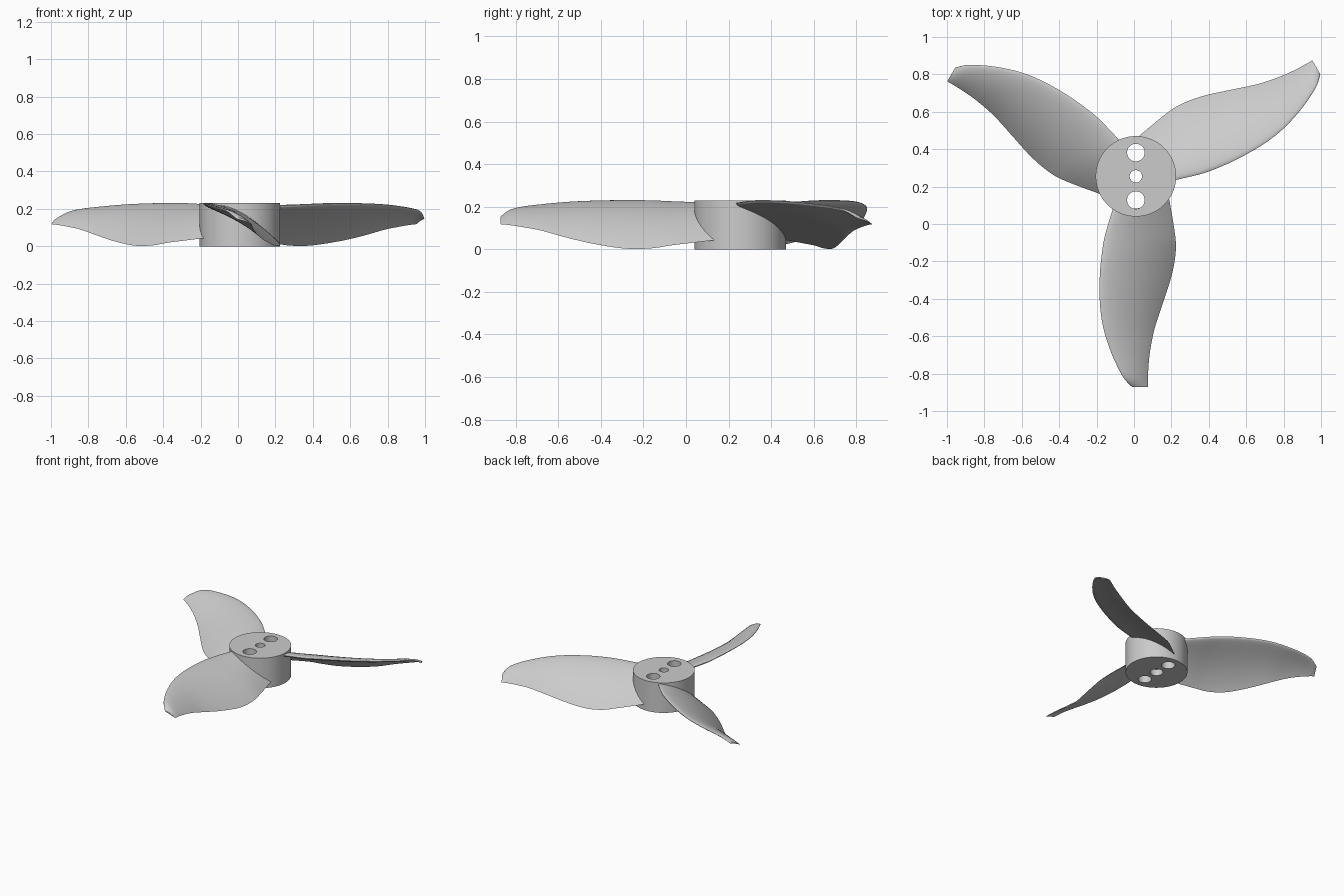
import bpy, bmesh, math
from mathutils import Vector, Matrix

if "Cube" in bpy.data.objects:
    bpy.data.objects.remove(bpy.data.objects["Cube"], do_unlink=True)

HUB = Vector((0.01, 0.255, 0))
HUB_R, HUB_H = 0.215, 0.23
ROOT_R = 0.203

# Single grey material
grey = bpy.data.materials.new("grey plastic")
grey.use_nodes = True
colour = (0.6, 0.6, 0.6, 1)
grey.diffuse_color = colour
grey.node_tree.nodes["Principled BSDF"].inputs["Base Color"].default_value = colour


def smooth(obj, degrees):
    bpy.ops.object.select_all(action="DESELECT")
    obj.select_set(True)
    bpy.context.view_layer.objects.active = obj
    bpy.ops.object.shade_smooth_by_angle(angle=math.radians(degrees))


def cylinder(name, radius, bottom, top, dy=0, sides=48):
    bpy.ops.mesh.primitive_cylinder_add(
        vertices=sides, radius=radius, depth=top - bottom,
        location=HUB + Vector((0, dy, (top + bottom) / 2)))
    obj = bpy.context.object
    obj.name = name
    return obj


# Hub with a centre bore, a bore recess underneath and two bolt holes
hub = cylinder("hub", HUB_R, 0, HUB_H, sides=96)
hub.data.materials.append(grey)
cutters = [
    cylinder("centre_bore_cutter", 0.033, -0.1, 0.4),
    cylinder("recess_cutter", 0.045, -0.1, 0.05),
    cylinder("front_hole_cutter", 0.047, -0.1, 0.4, -0.127),
    cylinder("back_hole_cutter", 0.047, -0.1, 0.4, 0.127),
]
for cutter in cutters:
    bpy.context.view_layer.objects.active = hub
    mod = hub.modifiers.new("hole", "BOOLEAN")
    mod.operation = "DIFFERENCE"
    mod.solver = "EXACT"
    mod.object = cutter
    bpy.ops.object.modifier_apply(modifier=mod.name)
    bpy.data.objects.remove(cutter, do_unlink=True)
smooth(hub, 30)

# Blade stations: y, leading x, trailing x, leading z, trailing z, thickness
# (the first station wraps around the hub wall)
STATIONS = [
    (None, -0.11, 0.185, 0.216, 0.045, 0.030),
    (-0.06, -0.155, 0.22, 0.221, 0.02, 0.032),
    (-0.16, -0.172, 0.222, 0.226, 0.005, 0.032),
    (-0.28, -0.183, 0.2, 0.228, 0.003, 0.030),
    (-0.43, -0.182, 0.152, 0.226, 0.025, 0.027),
    (-0.56, -0.163, 0.11, 0.22, 0.055, 0.024),
    (-0.68, -0.125, 0.086, 0.209, 0.088, 0.020),
    (-0.77, -0.085, 0.077, 0.198, 0.105, 0.017),
    (-0.83, -0.05, 0.075, 0.182, 0.114, 0.014),
    (-0.872, -0.01, 0.075, 0.15, 0.118, 0.010),
]
CHORD_STEPS = 16
SPAN_STEPS = 5


def section(y, xl, xt, zl, zt, thick):
    """Closed cambered airfoil loop, over the top and back underneath."""
    lead, trail = Vector((xl, 0, zl)), Vector((xt, 0, zt))
    chord = trail - lead
    normal = Vector((-chord.z, 0, chord.x)).normalized()
    camber = 0.06 * chord.length
    loop = []
    for i in range(2 * CHORD_STEPS):
        a = math.pi * i / CHORD_STEPS
        s = (1 - math.cos(a)) / 2
        side = 1 if i <= CHORD_STEPS else -1
        half = 2 * thick * (math.sqrt(s) - s)
        p = lead + chord * s + normal * (camber * 4 * s * (1 - s) + side * half)
        p.y = HUB.y - math.sqrt(ROOT_R ** 2 - (p.x - HUB.x) ** 2) if y is None else y
        loop.append(p - HUB)
    return loop


def catmull(p0, p1, p2, p3, t):
    return 0.5 * (2 * p1 + (p2 - p0) * t + (2 * p0 - 5 * p1 + 4 * p2 - p3) * t ** 2
                  + (3 * p1 - p0 - 3 * p2 + p3) * t ** 3)


# Loft the sections into one blade
keys = [section(*row) for row in STATIONS]
last = len(keys) - 1
rings = []
for k in range(last):
    a, b, c, d = keys[max(k - 1, 0)], keys[k], keys[k + 1], keys[min(k + 2, last)]
    for j in range(SPAN_STEPS):
        rings.append([catmull(*pts, j / SPAN_STEPS) for pts in zip(a, b, c, d)])
rings.append(keys[-1])

bm = bmesh.new()
loops = [[bm.verts.new(p) for p in ring] for ring in rings]
n = 2 * CHORD_STEPS
for r0, r1 in zip(loops, loops[1:]):
    for i in range(n):
        bm.faces.new((r0[i], r0[(i + 1) % n], r1[(i + 1) % n], r1[i]))
bm.faces.new(loops[0])
bm.faces.new(loops[-1])
bmesh.ops.recalc_face_normals(bm, faces=bm.faces)
blade_mesh = bpy.data.meshes.new("blade")
bm.to_mesh(blade_mesh)
bm.free()
blade_mesh.materials.append(grey)

# Three blades around the hub
for i, name in enumerate(("front_blade", "left_blade", "right_blade")):
    blade = bpy.data.objects.new(name, blade_mesh.copy())
    bpy.context.collection.objects.link(blade)
    blade.matrix_world = Matrix.Translation(HUB) @ Matrix.Rotation(math.tau * i / 3, 4, "Z")
    smooth(blade, 50)
